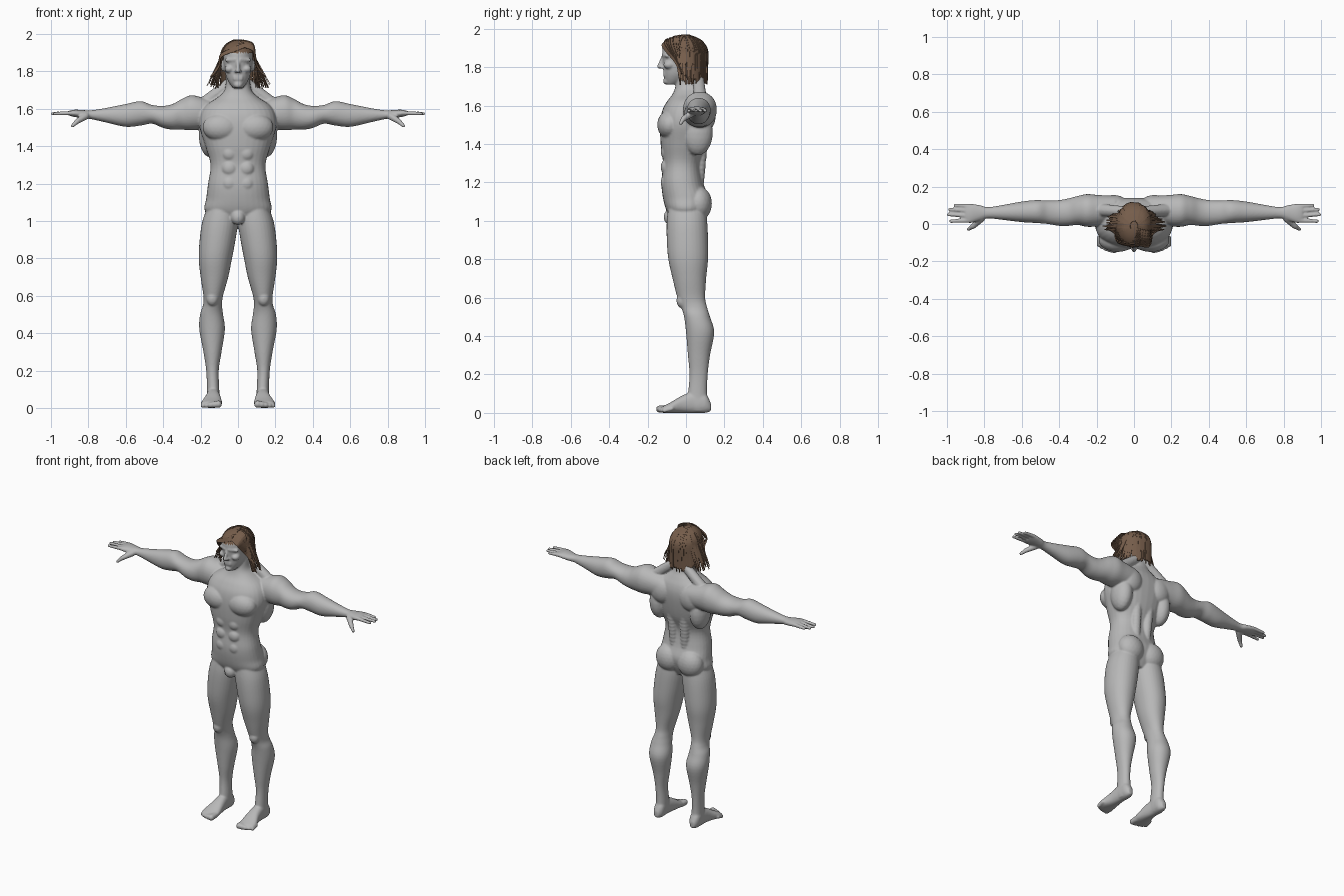
import bpy, bmesh, math, random
from mathutils import Vector, Matrix

random.seed(4)
default_cube = bpy.data.objects.get("Cube")
if default_cube:
    bpy.data.objects.remove(default_cube, do_unlink=True)


def material(name, colour):
    mat = bpy.data.materials.new(name)
    mat.use_nodes = True
    mat.diffuse_color = colour
    mat.node_tree.nodes["Principled BSDF"].inputs["Base Color"].default_value = colour
    return mat


def make_object(name, bm, mat):
    bmesh.ops.recalc_face_normals(bm, faces=bm.faces[:])
    mesh = bpy.data.meshes.new(name)
    bm.to_mesh(mesh)
    bm.free()
    mesh.materials.append(mat)
    obj = bpy.data.objects.new(name, mesh)
    bpy.context.collection.objects.link(obj)
    return obj


def spline(rows, steps):
    """Catmull-Rom interpolation of equally long rows."""
    pts = [Vector(r) for r in rows]
    pts = [pts[0]] + pts + [pts[-1]]
    out = []
    for a, b, c, d in zip(pts, pts[1:], pts[2:], pts[3:]):
        for i in range(steps):
            t = i / steps
            out.append((b * 2 + (c - a) * t + (a * 2 - b * 5 + c * 4 - d) * t * t
                        + (b * 3 - a - c * 3 + d) * t ** 3) / 2)
    return out + [pts[-1]]


def loft(bm, axis, rows, power=2.3, sides=32):
    """Closed skin through rows: position, low and high of the two other axes."""
    u, v = [k for k in range(3) if k != axis]
    bend = lambda w: math.copysign(abs(w) ** (2 / power), w)
    rings = []
    for pos, u0, u1, v0, v1 in spline(rows, 5):
        ring = []
        for i in range(sides):
            ang = math.tau * i / sides
            co = Vector()
            co[axis] = pos
            co[u] = (u0 + u1) / 2 + (u1 - u0) / 2 * bend(math.cos(ang))
            co[v] = (v0 + v1) / 2 + (v1 - v0) / 2 * bend(math.sin(ang))
            ring.append(bm.verts.new(co))
        rings.append(ring)
    for low, high in zip(rings, rings[1:]):
        for i in range(sides):
            j = (i + 1) % sides
            bm.faces.new((low[i], low[j], high[j], high[i]))
    bm.faces.new(rings[0])
    bm.faces.new(rings[-1])


def ball(bm, centre, radii, detail=3):
    shape = Matrix.Translation(centre) @ Matrix.Diagonal((*radii, 1))
    bmesh.ops.create_icosphere(bm, subdivisions=detail, radius=1, matrix=shape)


def cord(bm, start, end, r0, r1, count=14):
    """Tapered rounded rod, blended later by the remesh."""
    for i in range(count + 1):
        t = i / count
        r = r0 + (r1 - r0) * t
        ball(bm, Vector(start).lerp(Vector(end), t), (r, r, r), 2)


skin = material("grey skin", (0.48, 0.48, 0.48, 1))
brown = material("brown hair", (0.18, 0.11, 0.07, 1))
body = bmesh.new()

# Leg from hip to heel
loft(body, 2, [
    (1.08, .01, .16, -.09, .1), (1.0, 0, .19, -.1, .11), (.9, .013, .205, -.1, .115),
    (.8, .032, .21, -.092, .115), (.7, .052, .2, -.07, .105), (.6, .08, .185, -.045, .1),
    (.55, .085, .187, -.025, .11), (.5, .08, .203, -.01, .125), (.42, .07, .207, 0, .147),
    (.3, .088, .185, .01, .125), (.2, .103, .17, .018, .113), (.1, .1, .166, .01, .11),
    (.04, .1, .168, 0, .12), (.01, .11, .16, .02, .11)], 2.1)
ball(body, (.137, -.02, .585), (.032, .03, .04))

# Foot and toes
loft(body, 1, [
    (.13, .12, .15, .01, .05), (.1, .1, .166, 0, .1), (.04, .1, .168, 0, .11),
    (-.02, .092, .175, 0, .09), (-.08, .085, .195, 0, .055), (-.12, .09, .195, 0, .035)])
for i in range(5):
    x, y, r = .105 + .021 * i, -.137 + .003 * i * i / 2, .02 - .0022 * i
    cord(body, (x, y + .04, .022), (x, y, r), r, r, 6)

# Arm from collar to knuckles
loft(body, 0, [
    (.1, .02, .15, 1.5, 1.64), (.19, -.01, .155, 1.49, 1.66), (.25, -.015, .16, 1.485, 1.672),
    (.3, -.005, .15, 1.488, 1.652), (.35, -.01, .137, 1.488, 1.625), (.4, -.01, .128, 1.497, 1.615),
    (.46, 0, .125, 1.52, 1.62), (.52, .005, .128, 1.51, 1.64), (.6, .01, .12, 1.503, 1.625),
    (.7, .022, .102, 1.525, 1.605), (.78, .03, .09, 1.543, 1.592), (.82, .02, .1, 1.548, 1.592),
    (.87, .005, .108, 1.555, 1.595), (.9, .008, .105, 1.562, 1.59)], 2.1)

# Fingers and thumb
for y, tip_x, tip_y in ((.096, .955, .1), (.07, .985, .078), (.044, .992, .05), (.018, .98, .015)):
    cord(body, (.88, y, 1.577), (tip_x, tip_y, 1.573), .013, .01)
cord(body, (.815, .03, 1.56), (.86, -.012, 1.532), .02, .015)
cord(body, (.86, -.012, 1.532), (.885, -.028, 1.508), .014, .01)

# Chest, back, seat and neck muscles
ball(body, (.09, -.085, 1.5), (.1, .065, .075))
ball(body, (.15, .06, 1.46), (.06, .08, .12))
ball(body, (.08, .065, 1.09), (.088, .07, .09))
ball(body, (.11, .11, 1.55), (.075, .045, .08))
cord(body, (.04, .06, 1.15), (.05, .09, 1.5), .03, .035)
cord(body, (.04, .065, 1.74), (.18, .075, 1.63), .03, .035)
cord(body, (.055, .03, 1.77), (.012, -.055, 1.645), .014, .011)
for z in (1.2, 1.28, 1.36):
    ball(body, (.045, -.1, z), (.042, .032, .042))

# Brow, cheek, nostril and ear
cord(body, (.014, -.117, 1.862), (.06, -.098, 1.86), .011, .01)
ball(body, (.046, -.088, 1.812), (.026, .03, .022))
ball(body, (.012, -.128, 1.8), (.009, .011, .008))
ball(body, (.08, 0, 1.83), (.012, .022, .032))

# Mirror every paired part to the other side
pair = bmesh.ops.duplicate(body, geom=body.verts[:] + body.edges[:] + body.faces[:])
for item in pair["geom"]:
    if isinstance(item, bmesh.types.BMVert):
        item.co.x *= -1

# Torso and neck
torso = [(.99, .08, -.06, .07), (1.05, .175, -.1, .1), (1.12, .17, -.12, .115),
         (1.2, .16, -.128, .09), (1.3, .147, -.12, .08), (1.4, .175, -.132, .115),
         (1.5, .205, -.135, .135), (1.57, .2, -.125, .14), (1.62, .17, -.1, .13),
         (1.66, .11, -.07, .11), (1.7, .072, -.055, .09), (1.76, .064, -.045, .08),
         (1.82, .06, -.04, .07)]
loft(body, 2, [(z, -w, w, front, back) for z, w, front, back in torso])
ball(body, (0, -.08, 1.02), (.038, .036, .042))

# Head, nose, lips and chin
head = [(1.71, .025, -.1, -.05), (1.735, .045, -.112, 0), (1.77, .063, -.117, .04),
        (1.82, .074, -.12, .075), (1.87, .079, -.124, .09), (1.91, .075, -.118, .09),
        (1.94, .055, -.09, .065), (1.955, .02, -.04, .02)]
loft(body, 2, [(z, -w, w, front, back) for z, w, front, back in head], 2.1)
cord(body, (0, -.118, 1.86), (0, -.14, 1.803), .008, .012)
for z in (1.758, 1.77):
    cord(body, (-.02, -.112, z), (.02, -.112, z), .007, .007)
ball(body, (0, -.1, 1.727), (.024, .02, .018))

# Fuse all flesh into one smooth skin
figure = make_object("body", body, skin)
fuse = figure.modifiers.new("fuse", 'REMESH')
fuse.mode = 'VOXEL'
fuse.voxel_size = .0055
fuse.use_smooth_shade = True
relax = figure.modifiers.new("relax", 'SMOOTH')
relax.factor, relax.iterations = .5, 5

# Scalp of hair with the face and neck cut open
CROWN = Vector((0, -.01, 1.87))
SPAN = Vector((.095, .125, .1))
scalp = bmesh.new()
ball(scalp, CROWN, SPAN * .97, 4)
bare = [f for f in scalp.faces
        if f.calc_center_median().z < 1.8 + max(0, min(.1, -f.calc_center_median().y * 1.5))]
bmesh.ops.delete(scalp, geom=bare, context='FACES')
cap = make_object("hair_cap", scalp, brown)
cap.data.shade_smooth()


def lock(bm, points, width):
    """Flat tapering lock of hair facing away from the head."""
    path = spline(points, 4)
    edge = []
    for i, p in enumerate(path):
        along = path[min(i + 1, len(path) - 1)] - path[max(i - 1, 0)]
        across = along.cross(p - CROWN).normalized()
        t = i / (len(path) - 1)
        half = width / 2 * (1 - .75 * t ** 3)
        edge.append((bm.verts.new(p - across * half), bm.verts.new(p + across * half)))
    for (a, b), (c, d) in zip(edge, edge[1:]):
        bm.faces.new((a, b, d, c))


# Long locks round the sides and back
hair = bmesh.new()
for i in range(100):
    turn = math.radians(-108 + 216 * i / 99)
    sx, cy = math.sin(turn), math.cos(turn)
    size = random.uniform(.96, 1.03)
    path = []
    for tilt in (12, 40, 65, 88):
        s, c = math.sin(math.radians(tilt)), math.cos(math.radians(tilt))
        path.append(CROWN + Vector((sx * s, cy * s, c * .99)) * SPAN * size)
    flare = abs(sx) ** 4 * random.uniform(.1, .85)
    end_z = random.uniform(1.708, 1.735)
    end = Vector((sx * (.1 + .09 * flare), max(-.01 + cy * .122 * size, -.03), end_z))
    path += [path[-1].lerp(end, .45), end]
    lock(hair, path, random.uniform(.016, .026))

# Fringe swept from the parting to each temple
for side, reach in ((-1, 12), (1, 9)):
    for i in range(reach):
        y = -.115 + .09 * i / reach + random.uniform(-.004, .004)
        rise = 1.968 - 3 * (y + .01) ** 2
        lock(hair, [(.035, y, rise), (.035 + side * .045, y - .008, rise - .018),
                    (side * .09, y * .8 - .01, 1.885),
                    (side * .102, y * .5, 1.83),
                    (side * random.uniform(.12, .15), y * .25, 1.77)], .022)
locks = make_object("hair_locks", hair, brown)
locks.modifiers.new("thickness", 'SOLIDIFY').thickness = .003
